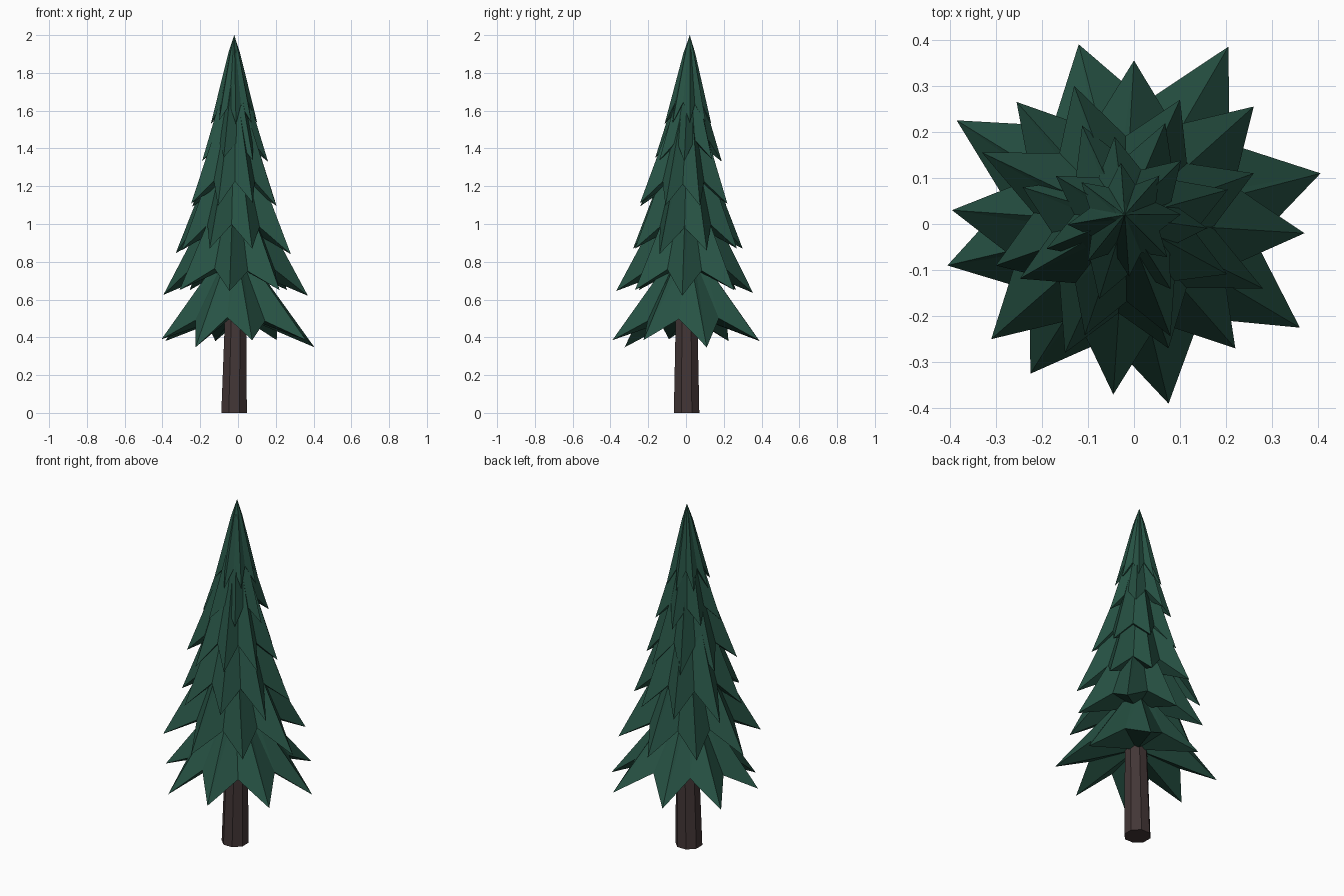
import bpy, bmesh, math, random

random.seed(4)
cube = bpy.data.objects.get("Cube")
if cube:
    bpy.data.objects.remove(cube, do_unlink=True)


def material(name, rgb):
    mat = bpy.data.materials.new(name)
    mat.use_nodes = True
    mat.diffuse_color = (*rgb, 1)
    mat.node_tree.nodes["Principled BSDF"].inputs["Base Color"].default_value = (*rgb, 1)
    return mat


def add_object(name, bm, mat):
    bmesh.ops.recalc_face_normals(bm, faces=bm.faces)
    mesh = bpy.data.meshes.new(name)
    bm.to_mesh(mesh)
    bm.free()
    mesh.materials.append(mat)
    obj = bpy.data.objects.new(name, mesh)
    bpy.context.collection.objects.link(obj)
    return obj


def star_points(cx, cy, z, radius, start, count):
    """Slightly uneven ring of branch tips."""
    points = []
    for i in range(count):
        a = math.radians(start) + 2 * math.pi * i / count + random.uniform(-0.03, 0.03)
        r = radius * random.uniform(0.98, 1.03)
        points.append((cx + r * math.cos(a), cy + r * math.sin(a), z + random.uniform(-0.015, 0.015)))
    return points


def star_tier(name, tips, notch_z, apex, mat):
    """Skirt of drooping points: ridged star, rounded shoulder, shallow underside."""
    cx = sum(p[0] for p in tips) / len(tips)
    cy = sum(p[1] for p in tips) / len(tips)
    bm = bmesh.new()
    top = bm.verts.new(apex)
    under = bm.verts.new((cx, cy, notch_z + 0.02))
    rim = []
    for tip, after in zip(tips, tips[1:] + tips[:1]):
        rim.append(bm.verts.new(tip))
        # Notch between two neighbouring tips
        k = random.uniform(0.66, 0.71)
        rim.append(bm.verts.new((cx + k * ((tip[0] + after[0]) / 2 - cx),
                                 cy + k * ((tip[1] + after[1]) / 2 - cy),
                                 notch_z - random.uniform(0, 0.02))))
    # Shoulder ring just below the apex, pushed out a little
    shoulder = []
    for v in rim:
        p = v.co.lerp(top.co, 0.8)
        p.x += 0.25 * (p.x - apex[0])
        p.y += 0.25 * (p.y - apex[1])
        shoulder.append(bm.verts.new(p))
    for i in range(len(rim)):
        j = (i + 1) % len(rim)
        bm.faces.new((rim[i], rim[j], shoulder[j]))
        bm.faces.new((rim[i], shoulder[j], shoulder[i]))
        bm.faces.new((shoulder[i], shoulder[j], top))
        bm.faces.new((rim[j], rim[i], under))
    return add_object(name, bm, mat)


needles = material("dark green needles", (0.020, 0.085, 0.058))
bark = material("brown bark", (0.056, 0.037, 0.037))

# Trunk: tapered octagon leaning slightly
bm = bmesh.new()
rings = []
for x, r, z in ((-0.021, 0.073, 0), (-0.010, 0.060, 0.6)):
    rings.append([bm.verts.new((x + r * math.cos(a), 0.003 + r * math.sin(a), z))
                  for a in (math.pi * (i + 0.5) / 4 for i in range(8))])
for i in range(8):
    j = (i + 1) % 8
    bm.faces.new((rings[0][i], rings[0][j], rings[1][j], rings[1][i]))
for ring in rings:
    bm.faces.new(ring)
add_object("trunk", bm, bark)

# Foliage tiers, lowest first: branch tips, notch height, apex height
tiers = [
    ([(0.405, 0.11, 0.347), (0.205, 0.385, 0.385), (-0.12, 0.39, 0.38), (-0.385, 0.225, 0.38),
      (-0.405, -0.09, 0.39), (-0.225, -0.325, 0.347), (0.075, -0.39, 0.385),
      (0.36, -0.225, 0.385)], 0.505, 0.90),
    ([(0.37, -0.02, 0.62), (0.26, 0.255, 0.65), (0, 0.355, 0.635), (-0.255, 0.265, 0.65),
      (-0.395, 0.03, 0.625), (-0.31, -0.25, 0.65), (-0.045, -0.37, 0.645),
      (0.22, -0.27, 0.65)], 0.765, 1.30),
    ([(0.28, -0.14, 0.84), (0.26, 0.11, 0.86), (0.1, 0.27, 0.87), (-0.13, 0.3, 0.87),
      (-0.33, 0.155, 0.845), (-0.3, -0.09, 0.86), (-0.15, -0.28, 0.87),
      (0.075, -0.27, 0.87)], 1.0, 1.58),
    (star_points(-0.02, -0.015, 1.10, 0.245, -22, 8), 1.23, 1.76),
    (star_points(-0.02, 0.01, 1.34, 0.18, 45, 7), 1.45, 1.88),
    (star_points(-0.02, 0.01, 1.54, 0.122, -85, 8), 1.65, 2.0),
]
for n, (tips, notch_z, apex_z) in enumerate(tiers):
    star_tier(f"foliage_tier_{n + 1}", tips, notch_z, (-0.02, 0.004 * n, apex_z), needles)
